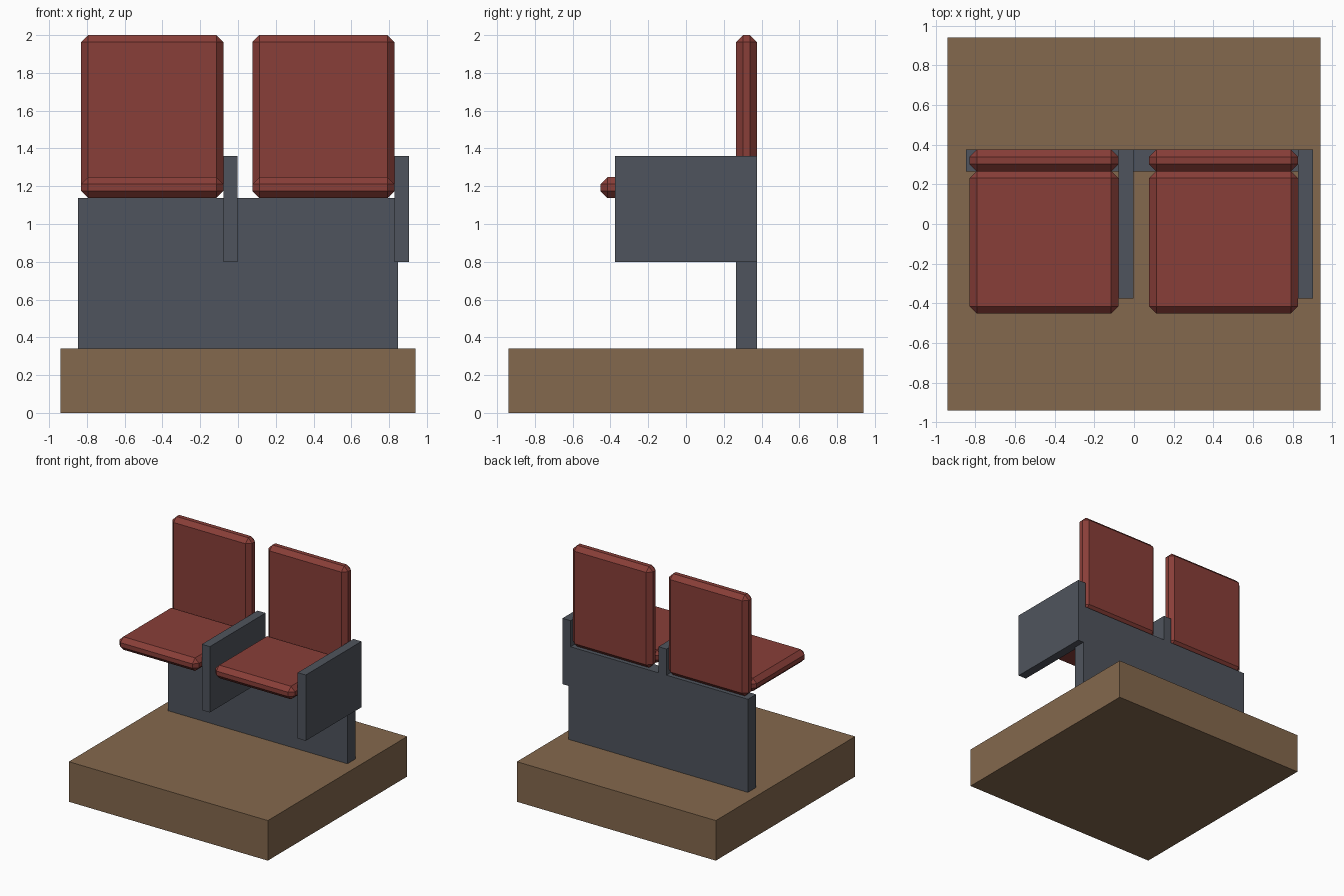
import bpy

if "Cube" in bpy.data.objects:
    bpy.data.objects.remove(bpy.data.objects["Cube"])


def material(name, rgb):
    m = bpy.data.materials.new(name)
    lin = [((c / 255 + 0.055) / 1.055) ** 2.4 for c in rgb]
    m.diffuse_color = (*lin, 1)
    m.use_nodes = True
    m.node_tree.nodes["Principled BSDF"].inputs["Base Color"].default_value = m.diffuse_color
    return m


wood = material("brown wood", (132, 104, 77))
metal = material("slate grey", (79, 84, 93))
fabric = material("red fabric", (137, 62, 56))


def box(name, lo, hi, mat, bevel=0):
    bpy.ops.mesh.primitive_cube_add(size=1, location=[(a + b) / 2 for a, b in zip(lo, hi)])
    o = bpy.context.object
    o.name = name
    o.scale = [b - a for a, b in zip(lo, hi)]
    bpy.ops.object.transform_apply(location=False, rotation=False, scale=True)
    o.data.materials.append(mat)
    if bevel:
        b = o.modifiers.new("chamfer", 'BEVEL')
        b.width = bevel
        b.segments = 1
        b.limit_method = 'NONE'
    return o


# Floor block and the support panel behind the seats
box("floor_block", (-0.94, -0.94, 0), (0.94, 0.94, 0.342), wood)
box("support_panel", (-0.848, 0.265, 0.342), (0.848, 0.375, 1.137), metal)

# Two identical seats, each with an armrest on its right
for i, x in enumerate((-0.83, 0.076)):
    box(f"seat_{i}", (x, -0.452, 1.137), (x + 0.752, 0.268, 1.248), fabric, 0.037)
    box(f"backrest_{i}", (x, 0.265, 1.137), (x + 0.752, 0.376, 2.0), fabric, 0.037)
    box(f"armrest_{i}", (x + 0.752, -0.377, 0.798), (x + 0.828, 0.375, 1.36), metal)
